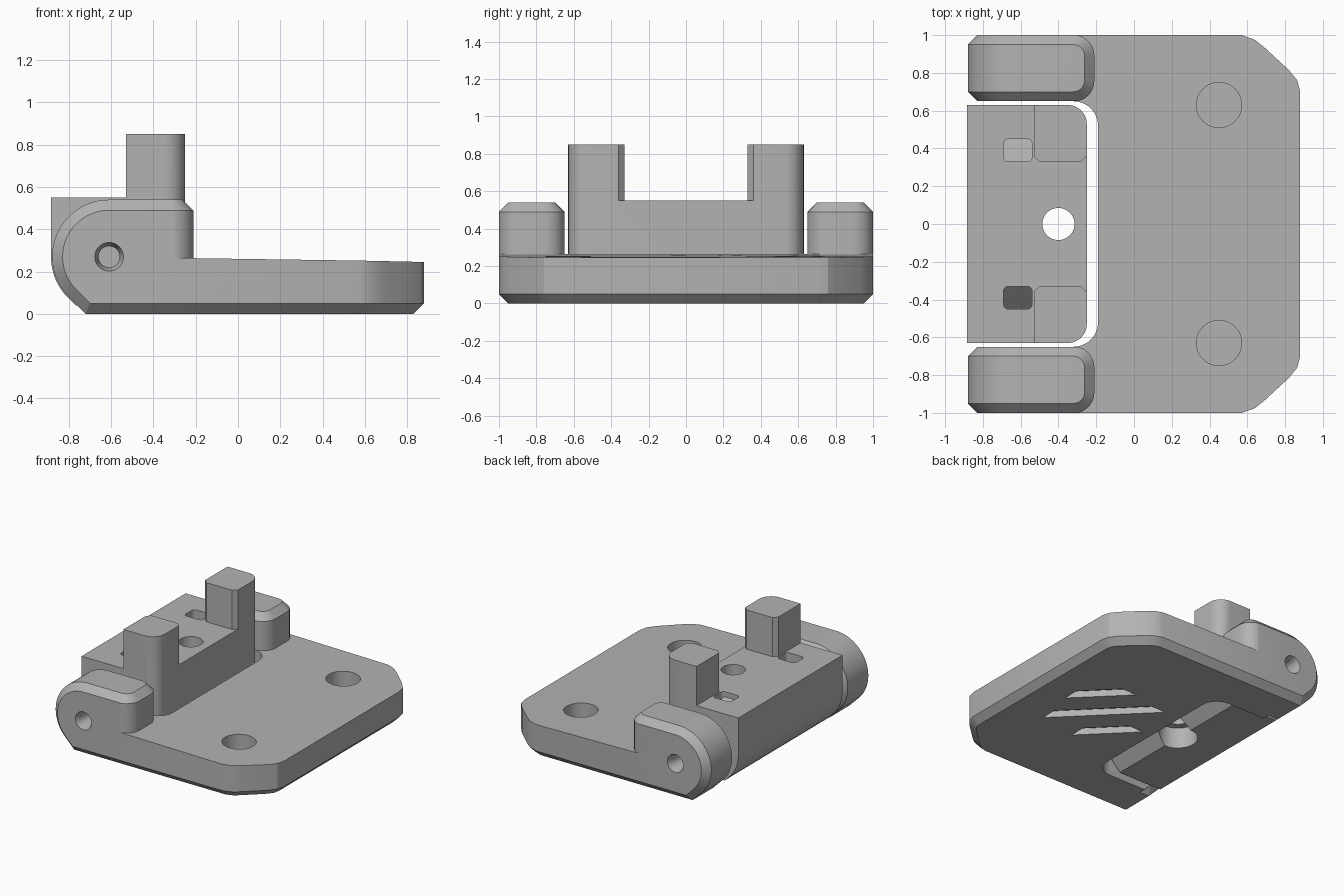
import bpy, bmesh
from math import sin, cos, radians, pi
from mathutils import Vector

cube = bpy.data.objects.get("Cube")
if cube:
    bpy.data.objects.remove(cube, do_unlink=True)

grey = bpy.data.materials.new("plain grey")
grey.use_nodes = True
grey.diffuse_color = (0.45, 0.45, 0.45, 1)
grey.node_tree.nodes["Principled BSDF"].inputs["Base Color"].default_value = (0.45, 0.45, 0.45, 1)


def arc(cx, cy, r, a0, a1, n=8):
    steps = [radians(a0 + (a1 - a0) * i / n) for i in range(n + 1)]
    return [(cx + r * cos(a), cy + r * sin(a)) for a in steps]


def circle(cx, cy, r, n=40):
    return arc(cx, cy, r, 0, 360, n)[:-1]


def rounded(x0, x1, y0, y1, right, left=0):
    """Counter-clockwise rectangle with rounded right and left corners."""
    pts = []
    for cx, cy, sx, sy, r, a in ((x1, y0, -1, 1, right, 270), (x1, y1, -1, -1, right, 0),
                                 (x0, y1, 1, -1, left, 90), (x0, y0, 1, 1, left, 180)):
        pts += arc(cx + sx * r, cy + sy * r, r, a, a + 90) if r else [(cx, cy)]
    return pts


def inset(pts, d):
    """Move a counter-clockwise outline inwards."""
    out = []
    for i, p in enumerate(pts):
        p, a, b = Vector(p), Vector(pts[i - 1]), Vector(pts[(i + 1) % len(pts)])
        e, f = (p - a).normalized(), (b - p).normalized()
        n, m = Vector((-e.y, e.x)), Vector((-f.y, f.x))
        out.append(tuple(p + (n + m) * d / (1 + n.dot(m))))
    return out


def loft(name, loops):
    """Closed solid through rings of 3D points."""
    bm = bmesh.new()
    rings = [[bm.verts.new(p) for p in loop] for loop in loops]
    for lo, hi in zip(rings, rings[1:]):
        for i in range(len(lo)):
            bm.faces.new((lo[i - 1], lo[i], hi[i], hi[i - 1]))
    bm.faces.new(rings[0])
    bm.faces.new(rings[-1])
    bmesh.ops.recalc_face_normals(bm, faces=bm.faces)
    mesh = bpy.data.meshes.new(name)
    bm.to_mesh(mesh)
    bm.free()
    mesh.materials.append(grey)
    ob = bpy.data.objects.new(name, mesh)
    bpy.context.collection.objects.link(ob)
    return ob


def flat(pts, z, s=1):
    return [(x, y * s, z) for x, y in pts]


def upright(pts, y):
    return [(x, y, z) for x, z in pts]


def prism(name, pts, z0, z1, s=1):
    return loft(name, [flat(pts, z0, s), flat(pts, z1, s)])


def cut(ob, tool, mode='DIFFERENCE'):
    mod = ob.modifiers.new("cut", 'BOOLEAN')
    mod.operation, mod.solver, mod.object = mode, 'EXACT', tool
    bpy.context.view_layer.objects.active = ob
    bpy.ops.object.modifier_apply(modifier=mod.name)
    bpy.data.objects.remove(tool, do_unlink=True)


PX, PZ = -0.61, 0.27   # hinge axis
BEV = 0.05


def screw_hole(s):
    return loft("screw_hole", [upright(circle(PX, PZ, r), y * s)
                               for y, r in ((1.02, 0.075), (0.95, 0.05), (0.75, 0.05))])


# Base plate with clipped corners, chamfered underside and a sloping top
corner = [(0.88, 0.7), (0.865, 0.76), (0.82, 0.815), (0.69, 0.935), (0.64, 0.975), (0.57, 1)]
outline = [(x, -y) for x, y in reversed(corner)] + corner + [(-0.69, 1), (-0.69, -1)]
top = [(x, y, 0.27 - 0.022 * max(0, x + 0.25)) for x, y in outline]
plate = loft("base_plate", [flat(inset(outline, BEV), 0), flat(outline, BEV), top])
cut(plate, prism("slot", rounded(-1.2, -0.19, -0.65, 0.65, 0.13), -0.2, 0.8))
for s in (-1, 1):
    cut(plate, prism("magnet_hole", circle(0.45, 0.63, 0.12), 0.06, 0.6, s))
    cut(plate, screw_hole(s))

# Three diagonal grooves under the plate
along, across = Vector((-1, 1)).normalized(), Vector((1, 1)).normalized()
for k, half in ((-1, 0.25), (0, 0.43), (1, 0.25)):
    c = Vector((0.28, 0)) + across * 0.26 * k
    w = 0.045
    bar = [c - along * half - across * w, c + along * half - across * w,
           c + along * (half - 2 * w) + across * w, c - along * (half - 2 * w) + across * w]
    cut(plate, prism("groove", [tuple(p) for p in bar], -0.1, 0.05))

# Hinge arms: rounded ears with chamfered rims
ear = arc(PX, PZ, 0.27, 90, 225, 24) + [(-0.722, 0), (0, 0), (0, 0.54)]
small = inset(ear, BEV)
plan = rounded(-1.2, -0.21, 0.648, 1.002, 0.11)
parts = [plate]
for s, side in ((-1, "right"), (1, "left")):
    arm = loft(side + "_hinge_arm", [upright(small, 0.65 * s), upright(ear, 0.70 * s),
                                     upright(ear, 0.95 * s), upright(small, s)])
    end = loft("arm_end", [flat(plan, -0.1, s), flat(plan, 0.488, s),
                           flat(inset(plan, 0.06), 0.548, s)])
    cut(arm, end, 'INTERSECT')
    cut(arm, screw_hole(s))
    parts.append(arm)

# Swinging block with two posts
profile = ([(-0.885, 0.85)] + arc(PX, PZ, 0.275, 180, 225, 10)
           + [(-0.768, 0.04), (-0.4, 0.04), (-0.2, 0.24), (-0.2, 0.85)])
block = loft("hinge_block", [upright(profile, -0.7), upright(profile, 0.7)])
cut(block, prism("block_plan", rounded(-1.2, -0.25, -0.63, 0.63, 0.1), -0.2, 1.2), 'INTERSECT')
clear = [(-1.2, -1), (-0.53, -1), (-0.53, -0.36), (-0.5, -0.33), (-0.28, -0.33), (-0.24, -0.37),
         (0, -0.37)]
cut(block, prism("post_gap", clear + [(x, -y) for x, y in reversed(clear)], 0.55, 1.2))

# Bolt hole with a counterbore from below
cut(block, prism("bolt_hole", circle(-0.4, 0, 0.085), -0.2, 0.8))
cut(block, prism("counterbore", circle(-0.4, 0, 0.14), -0.2, 0.2))

# Slanted pockets beside the posts
for s in (-1, 1):
    mouth = rounded(-0.69, -0.54, 0.33, 0.45, 0.025, 0.025)
    floor = [(x, y * s, 0.51 - (y - 0.33)) for x, y in mouth]
    cut(block, loft("pocket", [floor, flat(mouth, 0.65, s)]))
parts.append(block)

# Smooth the round walls and keep the edges sharp
bpy.ops.object.select_all(action='DESELECT')
for ob in parts:
    ob.select_set(True)
bpy.context.view_layer.objects.active = plate
bpy.ops.object.shade_smooth_by_angle(angle=radians(25))
